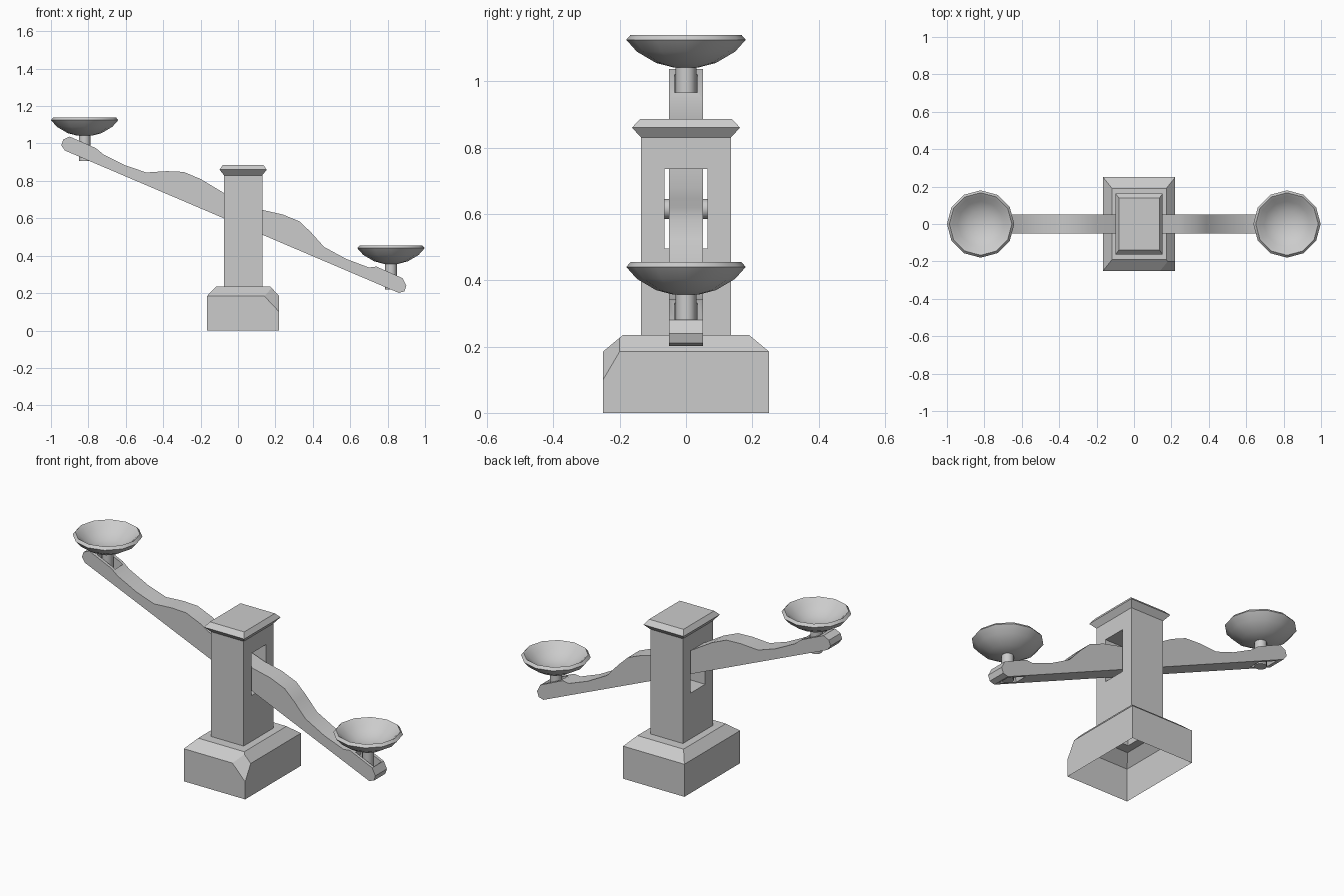
import bpy, bmesh, math
from mathutils import Vector, Matrix

if "Cube" in bpy.data.objects:
    bpy.data.objects.remove(bpy.data.objects["Cube"])

CX = 0.0275                      # centre of base and post
TILT = math.radians(23.3)        # slope of the beam


def make(name, bm, recalc=True):
    if recalc:
        bmesh.ops.recalc_face_normals(bm, faces=bm.faces)
    me = bpy.data.meshes.new(name)
    bm.to_mesh(me)
    bm.free()
    ob = bpy.data.objects.new(name, me)
    bpy.context.collection.objects.link(ob)
    return ob


def smooth(ob, deg=35):
    bpy.ops.object.select_all(action='DESELECT')
    ob.select_set(True)
    bpy.context.view_layer.objects.active = ob
    bpy.ops.object.shade_smooth_by_angle(angle=math.radians(deg))


def rect_loft(rings, cap_ends):
    """rings of (half x, half y, z) joined bottom to top"""
    bm = bmesh.new()
    loops = [[bm.verts.new((CX + sx * hx, sy * hy, z))
              for sx, sy in ((-1, -1), (1, -1), (1, 1), (-1, 1))] for hx, hy, z in rings]
    for a, b in zip(loops, loops[1:]):
        for i in range(4):
            j = (i + 1) % 4
            bm.faces.new((a[i], a[j], b[j], b[i]))
    if cap_ends:
        bm.faces.new(loops[0][::-1])
        bm.faces.new(loops[-1])
    return bm


def box_cutter(size, loc, tilt=0):
    bm = bmesh.new()
    bmesh.ops.create_cube(bm, size=1, matrix=Matrix.Translation(loc)
                          @ Matrix.Rotation(tilt, 4, 'Y') @ Matrix.Diagonal((*size, 1)))
    return make("cutter", bm)


def cut(ob, cutter):
    m = ob.modifiers.new("cut", 'BOOLEAN')
    m.operation, m.solver, m.object = 'DIFFERENCE', 'EXACT', cutter
    bpy.context.view_layer.objects.active = ob
    bpy.ops.object.modifier_apply(modifier=m.name)
    bpy.data.objects.remove(cutter)


def cylinder(name, r, length, mat, segs=12):
    bm = bmesh.new()
    bmesh.ops.create_cone(bm, cap_ends=True, segments=segs, radius1=r, radius2=r,
                          depth=length, matrix=mat)
    ob = make(name, bm)
    smooth(ob)
    return ob


# base: hollow underneath, one chipped front corner
bm = rect_loft([(0.1925, 0.25, 0), (0.1925, 0.25, 0.185),
                (0.145, 0.19, 0.235), (0.1025, 0.135, 0.235)], False)
p1, p2, p3 = Vector((0.14, -0.25, 0.185)), Vector((0.22, -0.25, 0.10)), Vector((0.22, -0.2, 0.185))
n = (p2 - p1).cross(p3 - p1)
if n.z < 0:
    n.negate()
res = bmesh.ops.bisect_plane(bm, geom=bm.verts[:] + bm.edges[:] + bm.faces[:],
                             plane_co=p1, plane_no=n, clear_outer=True)
edges = [e for e in res["geom_cut"] if isinstance(e, bmesh.types.BMEdge)]
bmesh.ops.edgeloop_fill(bm, edges=edges)
make("base", bm)

# post with flared cap and a slot for the beam, open at the bottom
post = make("post", rect_loft([(0.1025, 0.135, 0.235), (0.1025, 0.135, 0.83),
                               (0.126, 0.163, 0.86), (0.108, 0.138, 0.886)], True))
cut(post, box_cutter((0.6, 0.13, 0.24), (CX, 0, 0.615)))
bm = bmesh.new()
bm.from_mesh(post.data)
low = [f for f in bm.faces if all(v.co.z < 0.24 for v in f.verts)]
bmesh.ops.delete(bm, geom=low, context='FACES_ONLY')
bm.to_mesh(post.data)
bm.free()

# axle across the slot
cylinder("axle", 0.03, 0.14, Matrix.Translation((CX, 0, 0.615)) @ Matrix.Rotation(math.pi / 2, 4, 'X'))

# beam: side profile extruded across y
profile = [(-0.945, 0.99), (-0.935, 1.02), (-0.90, 1.037), (-0.76, 0.975), (-0.72, 0.942),
           (-0.60, 0.882), (-0.49, 0.845), (-0.38, 0.852), (-0.29, 0.848), (-0.20, 0.81),
           (-0.075, 0.735), (0.03, 0.68), (0.13, 0.645), (0.24, 0.62), (0.33, 0.583),
           (0.39, 0.525), (0.46, 0.447), (0.58, 0.382), (0.70, 0.337), (0.74, 0.342),
           (0.88, 0.28), (0.90, 0.24), (0.89, 0.21), (0.86, 0.201), (-0.925, 0.962)]
bm = bmesh.new()
face = bm.faces.new([bm.verts.new((x, -0.052, z)) for x, z in profile])
ext = bmesh.ops.extrude_face_region(bm, geom=[face], use_keep_orig=True)
bmesh.ops.translate(bm, vec=(0, 0.104, 0),
                    verts=[v for v in ext["geom"] if isinstance(v, bmesh.types.BMVert)])
beam = make("beam", bm)
for x, z in ((-0.82, 0.96), (0.805, 0.27)):
    cut(beam, box_cutter((0.125, 0.07, 0.4), (x, 0, z), TILT))
smooth(beam)

# pans: twelve-sided bowls on stems
bowl = [(0, 0), (0.04, 0.002), (0.09, 0.015), (0.148, 0.049), (0.18, 0.085), (0.167, 0.1),
        (0.152, 0.09), (0.122, 0.06), (0.07, 0.032), (0, 0.022)]
for side, x, z in (("left", -0.82, 1.04), ("right", 0.818, 0.355)):
    bm = bmesh.new()
    vs = [bm.verts.new((r, 0, h)) for r, h in bowl]
    es = [bm.edges.new(p) for p in zip(vs, vs[1:])]
    bmesh.ops.spin(bm, geom=vs + es, cent=(0, 0, 0), axis=(0, 0, 1),
                   angle=2 * math.pi, steps=12)
    bmesh.ops.remove_doubles(bm, verts=bm.verts, dist=0.0005)
    bmesh.ops.translate(bm, verts=bm.verts, vec=(x, 0, z))
    smooth(make(side + "_pan", bm))
    cylinder(side + "_stem", 0.031, 0.14, Matrix.Translation((x, 0, z - 0.065)))
